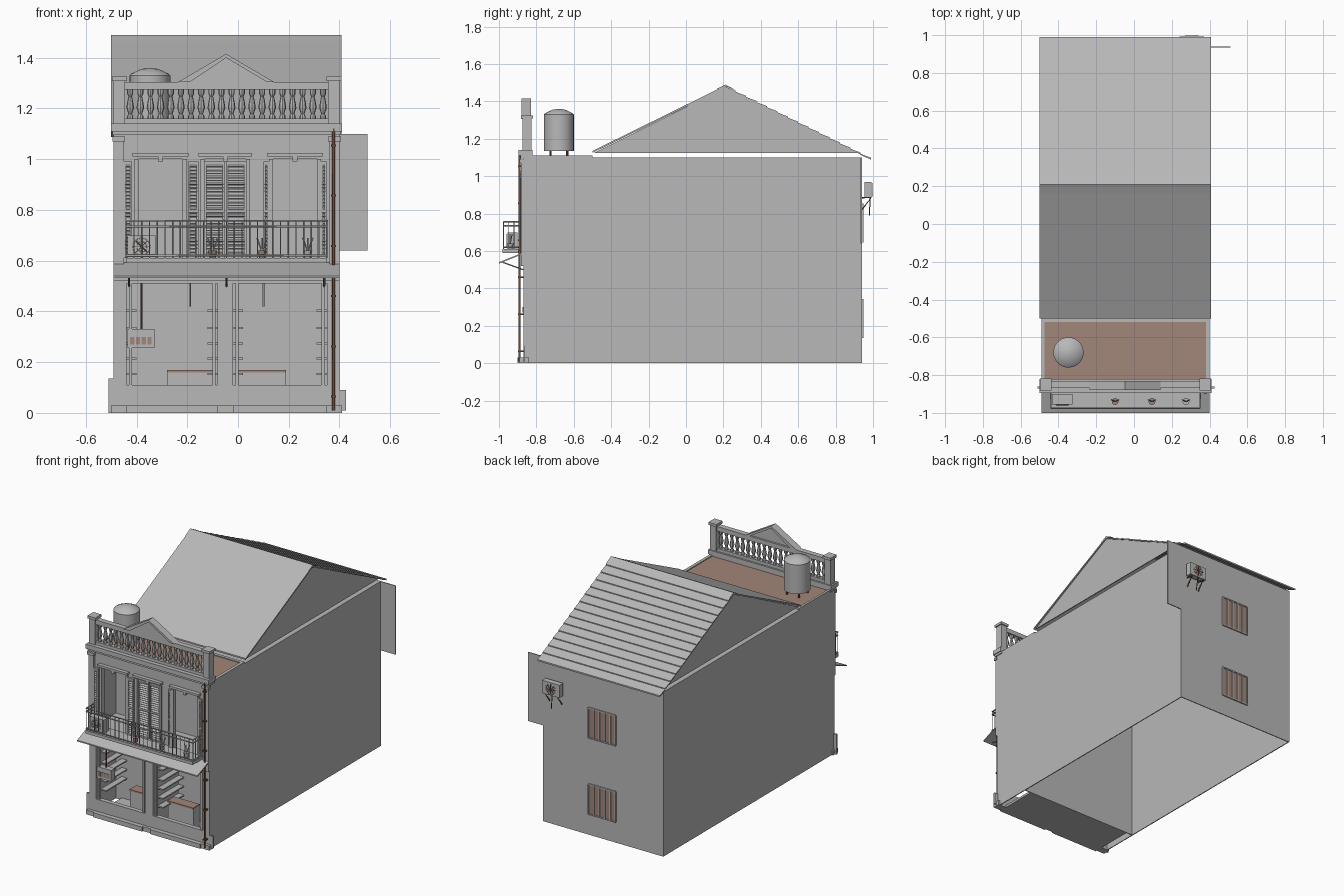
import bpy, bmesh, math
from mathutils import Matrix, Vector

if "Cube" in bpy.data.objects:
    bpy.data.objects.remove(bpy.data.objects["Cube"], do_unlink=True)


def material(name, colour):
    mat = bpy.data.materials.new(name)
    mat.use_nodes = True
    mat.diffuse_color = (*colour, 1)
    mat.node_tree.nodes["Principled BSDF"].inputs["Base Color"].default_value = (*colour, 1)
    return mat


plaster = material("plaster grey", (.48, .48, .48))
terracotta = material("terracotta", (.36, .24, .19))
rust = material("rust brown", (.16, .07, .04))


def finish(name, bm, mat, smooth=False):
    bmesh.ops.recalc_face_normals(bm, faces=bm.faces)
    mesh = bpy.data.meshes.new(name)
    bm.to_mesh(mesh)
    bm.free()
    mesh.materials.append(mat)
    obj = bpy.data.objects.new(name, mesh)
    bpy.context.collection.objects.link(obj)
    if smooth:
        bpy.ops.object.select_all(action="DESELECT")
        obj.select_set(True)
        bpy.context.view_layer.objects.active = obj
        bpy.ops.object.shade_smooth_by_angle()
    return obj


def boxes(name, mat, *spans):
    """One object from boxes, each given as (x span, y span, z span)."""
    bm = bmesh.new()
    for span in spans:
        size = [b - a for a, b in span]
        mid = Vector([(a + b) / 2 for a, b in span])
        bmesh.ops.create_cube(bm, size=1, matrix=Matrix.Translation(mid) @ Matrix.Diagonal((*size, 1)))
    return finish(name, bm, mat)


def prism(name, mat, outline, span, axis="x"):
    """Outline in the (y, z) or (x, z) plane, extruded along the other axis."""
    bm = bmesh.new()
    place = (lambda d, p: (d, *p)) if axis == "x" else (lambda d, p: (p[0], d, p[1]))
    rings = [[bm.verts.new(place(d, p)) for p in outline] for d in span]
    for ring in rings:
        bm.faces.new(ring)
    for i in range(len(outline)):
        bm.faces.new((rings[0][i - 1], rings[0][i], rings[1][i], rings[1][i - 1]))
    return finish(name, bm, mat)


def lathe(name, mat, profile, places, sides=12):
    """Profile of (radius, height) turned about each (x, y, z) place."""
    bm = bmesh.new()
    for place in places:
        rings = [[bm.verts.new(Vector(place) + Vector((r * math.cos(math.tau * i / sides),
                  r * math.sin(math.tau * i / sides), z))) for i in range(sides)] for r, z in profile]
        for low, high in zip(rings, rings[1:]):
            for i in range(sides):
                bm.faces.new((low[i - 1], low[i], high[i], high[i - 1]))
        bm.faces.new(rings[0])
        bm.faces.new(rings[-1])
    return finish(name, bm, mat, True)


def rods(name, mat, radius, *paths):
    curve = bpy.data.curves.new(name, "CURVE")
    curve.dimensions = "3D"
    curve.bevel_depth, curve.bevel_resolution, curve.use_fill_caps = radius, 1, True
    for path in paths:
        line = curve.splines.new("POLY")
        line.points.add(len(path) - 1)
        for point, co in zip(line.points, path):
            point.co = (*co, 1)
    curve.materials.append(mat)
    obj = bpy.data.objects.new(name, curve)
    bpy.context.collection.objects.link(obj)


def spread(first, last, count):
    return [first + (last - first) * i / (count - 1) for i in range(count)]


# Main dimensions
left, right, front, back, top, room = -.49, .4, -.87, .94, 1.1, -.6
whole = (left, right)
face = (front, front + .03)
bays = [(-.44, -.08), (-.02, .35)]
doors = [(-.4, -.21), (-.14, .04), (.13, .32)]

# House shell
boxes("side_walls", plaster, *[((x, x + .006), (front, back), (0, top)) for x in (left, right - .006)])
boxes("back_wall", plaster, (whole, (back - .006, back), (0, top)),
      ((right, .51), (back - .006, back), (.64, top)))
boxes("upper_floor", plaster, (whole, (front, room), (.51, .57)))
boxes("flat_roof", plaster, (whole, (front, back), (top - .02, top)))
boxes("room_partition", plaster, (whole, (room, room + .006), (0, top)))

# Shop front
boxes("shop_piers", plaster, ((left, bays[0][0]), face, (0, .52)), ((bays[1][1], right), face, (0, .52)),
      ((bays[0][1], bays[1][0]), face, (0, .52)))
boxes("pier_bases", plaster, *[((a, b), (front - .02, front + .03), (0, .03))
      for a, b in (((left - .01), bays[0][0]), (bays[0][1], bays[1][0]), (bays[1][1], right + .01))])
boxes("curb_guards", plaster, ((-.51, left), (front, front + .01), (0, .135)),
      ((right, .425), (front, front + .01), (.01, .09)))
boxes("shop_lintel", plaster, (whole, (front - .012, front + .03), (.52, .58)))
boxes("shop_sills", plaster, *[(bay, face, (.02, .11)) for bay in bays])
boxes("shop_steps", plaster, *[(bay, (front - .03, front), (0, .03)) for bay in bays])
boxes("shop_floor", plaster, *[(bay, (front, room), (0, .015)) for bay in bays])
boxes("shutter_guides", plaster, *[((x, x + .012), (front + .005, front + .02), (.11, .51))
      for a, b in bays for x in (a + .01, b - .02)])

# Shop interior
boxes("shop_divider", plaster, ((bays[0][1], bays[1][0]), (front + .03, room), (0, .51)))
counters = [(-.28, -.09), (.0, .19)]
boxes("shop_counters", plaster, *[(c, (-.74, -.68), (0, .16)) for c in counters])
boxes("counter_tops", terracotta, *[(c, (-.745, -.675), (.16, .17)) for c in counters])
boxes("shop_shelves", plaster, *[((x, x + .04), (front + .05, room), (z, z + .008))
      for a, b in bays for x in (a, b - .04) for z in (.15, .21, .27, .33, .4)])
rods("pendant_lamps", plaster, .004, *[[(x, -.75, .42), (x, -.75, .51)] for x in (-.19, .1)])
boxes("hanging_box", plaster, ((-.435, -.33), (-.87, -.83), (.255, .33)))
boxes("hanging_box_marks", terracotta, *[((x, x + .017), (-.873, -.87), (.27, .3))
      for x in spread(-.425, -.357, 4)])
rods("hanging_box_rod", rust, .004, [(-.38, -.85, .33), (-.38, -.85, .52)])

# Upper facade
edges = [left] + [x for door in doors for x in door] + [right]
boxes("upper_piers", plaster, *[(pair, face, (.57, top)) for pair in zip(edges[::2], edges[1::2])])
boxes("upper_lintels", plaster, *[(door, face, (1, top)) for door in doors])
boxes("corner_pilasters", plaster, *[((x, x + .04), (front - .012, front), (.58, 1.09)) for x in (left, right - .04)])
boxes("pilaster_caps", plaster, *[((x - .005, x + .045), (front - .02, front), (1.07, 1.09))
      for x in (left, right - .04)])
boxes("door_cornices", plaster, *[((a - .015, b + .015), (front - .025, front), (1.01, 1.025)) for a, b in doors])
boxes("door_keystones", plaster, *[(((a + b) / 2 - .01, (a + b) / 2 + .01), (front - .02, front), (.99, 1.01))
      for a, b in doors])
boxes("door_frames", plaster, *[((x - .008, x + .008), (front - .01, front + .02), (.6, 1)) for d in doors for x in d])


def louvres(name, span, bottom, depth):
    """Framed leaf with tilted slats."""
    a, b = span
    boxes(name + "_frame", plaster, *[((x, x + .008), (depth, depth + .012), (bottom, .99)) for x in (a, b - .008)],
          *[(span, (depth, depth + .012), (z, z + .012)) for z in (bottom, .79, .978)])
    slats = int((.98 - bottom) / .014)
    bm = bmesh.new()
    for z in spread(bottom + .014, .975, slats):
        place = Matrix.Translation(((a + b) / 2, depth + .006, z)) @ Matrix.Rotation(.7, 4, "X")
        bmesh.ops.create_cube(bm, size=1, matrix=place @ Matrix.Diagonal((b - a - .01, .014, .003, 1)))
    finish(name + "_slats", bm, plaster)


for name, span in {"left_leaf": (-.132, -.053), "right_leaf": (-.047, .032)}.items():
    louvres("centre_shutter_" + name, span, .61, front + .005)
for name, span in {"outer_left": (-.45, -.418), "inner_left": (-.198, -.155),
                   "inner_right": (.1, .122), "outer_right": (.327, .349)}.items():
    louvres("open_shutter_" + name, span, .61, front - .014)

# Balcony and awning
rail = (-.44, .35)
deck = (-.98, front)
boxes("balcony_slab", plaster, (rail, deck, (.59, .61)))
prism("awning", plaster, [(front, .592), (-1, .54), (-1, .532), (front, .584)], whole)
rods("balcony_brackets", plaster, .004, *[[(x, front, .5), (x, -.98, .54)] for x in (-.43, -.045, .34)])
x0, x1 = rail
rods("balcony_rails", plaster, .004, *[[(x0, front, z), (x0, -.975, z), (x1, -.975, z), (x1, front, z)]
     for z in (.62, .735, .757)])
rods("balcony_bars", plaster, .0025, *[[(x, -.975, .61), (x, -.975, .757)] for x in spread(x0, x1, 27)],
     *[[(x, y, .61), (x, y, .757)] for x in rail for y in spread(-.95, -.89, 3)])
pot = [(.012, 0), (.018, .03), (.014, .03)]
lathe("clay_pots", terracotta, pot, [(x, -.94, .61) for x in (-.1, .095)])
lathe("grey_pot", plaster, pot, [(.275, -.94, .61)])
rods("pot_plants", plaster, .003, *[[(x, -.94, .635), (x + lean, -.94 + abs(lean) / 2, .69)]
     for x in (-.1, .095, .275) for lean in (-.02, 0, .02)])


def fan_unit(name, xs, ys, zs, side):
    """Cooling unit with a round fan on its front (-1) or back (1) face."""
    boxes(name + "_case", plaster, (xs, ys, zs))
    middle = Vector((sum(xs) / 2, ys[side > 0] + side * .003, sum(zs) / 2))
    ring = lambda r, n: [middle + Vector((r * math.cos(math.tau * i / n), 0, r * math.sin(math.tau * i / n)))
                         for i in range(n + 1)]
    rods(name + "_grille", plaster, .0015, ring(.034, 16), ring(.02, 16))
    rods(name + "_blades", rust, .002, *[[middle, p] for p in ring(.032, 8)])


fan_unit("balcony_cooler", (-.435, -.325), (-.955, -.9), (.61, .7), -1)
fan_unit("rear_cooler", (.24, .37), (.955, .993), (.885, .97), 1)
rods("rear_cooler_brackets", rust, .004, *[[(x, back, .885), (x, .99, .885), (x, back, .82)] for x in (.26, .35)])
rods("rear_cooler_hose", rust, .003, [(.3, .985, .885), (.31, .98, .79)])

# Parapet
boxes("main_cornice", plaster, ((left - .01, right + .01), (front - .025, -.82), (1.11, 1.14)),
      ((left - .005, right + .005), (front - .015, -.82), (top - .005, 1.11)))
boxes("parapet_rails", plaster, *[(whole, (-.868, -.832), z) for z in ((1.14, 1.16), (1.275, 1.305))])
boxes("parapet_piers", plaster, *[((x, x + .045), (-.875, -.825), (1.14, 1.31)) for x in (left, right - .045)])
boxes("parapet_caps", plaster, *[((x - .007, x + .052), (-.882, -.818), (1.308, 1.325)) for x in (left, right - .045)])
lathe("parapet_balusters", plaster, [(.012, 0), (.012, .012), (.007, .02), (.015, .045), (.012, .065), (.007, .09),
      (.012, .1), (.012, .118)], [(x, -.85, 1.158) for x in spread(-.425, .335, 20)], 8)
prism("pediment", plaster, [(-.22, 1.305), (.125, 1.305), (-.047, 1.4)], (-.868, -.845), "y")
for name, tip in {"pediment_left_trim": -.235, "pediment_right_trim": .141}.items():
    prism(name, plaster, [(tip, 1.305), (-.047, 1.415), (-.047, 1.4), (tip * .8, 1.305)], (-.88, -.83), "y")

# Terrace and water tank
boxes("terrace_floor", terracotta, ((-.475, .38), (-.82, -.52), (top, top + .004)))
boxes("terrace_curbs", plaster, *[(x, (-.82, -.5), (top, top + .01)) for x in ((left, -.475), (.38, right))],
      (whole, (-.52, -.5), (top, top + .01)))
tank = Vector((-.347, -.68, 1.135))
lathe("water_tank", plaster, [(.08, 0), (.08, .195), (.074, .202), (.035, .22), (.008, .225)], [tank], 28)
lathe("tank_legs", rust, [(.006, -.035), (.006, 0)],
      [tank + Vector((x, y, 0)) for x in (-.045, .045) for y in (-.045, .045)], 8)

# Pitched roof
wide = (left - .01, right + .007)
ridge, eave = Vector((.21, 1.485)), Vector((.99, 1.098))
drop = Vector((0, -.01))
low = Vector((-.5, 1.135))
prism("front_roof_slope", plaster, [low, ridge, ridge + drop, low + drop], wide)
rows = 14
for i in range(rows):
    upper, lower = ridge.lerp(eave, i / rows), ridge.lerp(eave, (i + 1) / rows)
    prism("rear_roof_row", plaster, [upper + drop * .6, lower, lower + drop, upper + drop * 1.2], wide)
prism("ridge_cap", plaster, [(.16, 1.464), (.21, 1.49), (.26, 1.464), (.21, 1.48)], wide)
for name, x in {"right_gable": left, "left_gable": right - .006}.items():
    prism(name, plaster, [(-.49, 1.125), (.21, 1.476), (.92, 1.125)], (x, x + .006))

# Rear windows
panes = [(.14, .34), (.65, .85)]
pane = (-.14, .06)
boxes("window_panes", terracotta, *[(pane, (back, back + .003), z) for z in panes])
boxes("window_bars", plaster, *[((x - .004, x + .004), (back, back + .008), z)
      for x in spread(*pane, 6) for z in panes],
      *[(pane, (back, back + .008), (z - .004, z + .004)) for pair in panes for z in pair])

# Downpipe
rods("downpipe", rust, .006, [(.377, -.89, .01), (.377, -.89, 1.12)])
boxes("pipe_clips", rust, *[((.367, .387), (-.898, front), (z, z + .008)) for z in spread(.06, 1.05, 6)])
